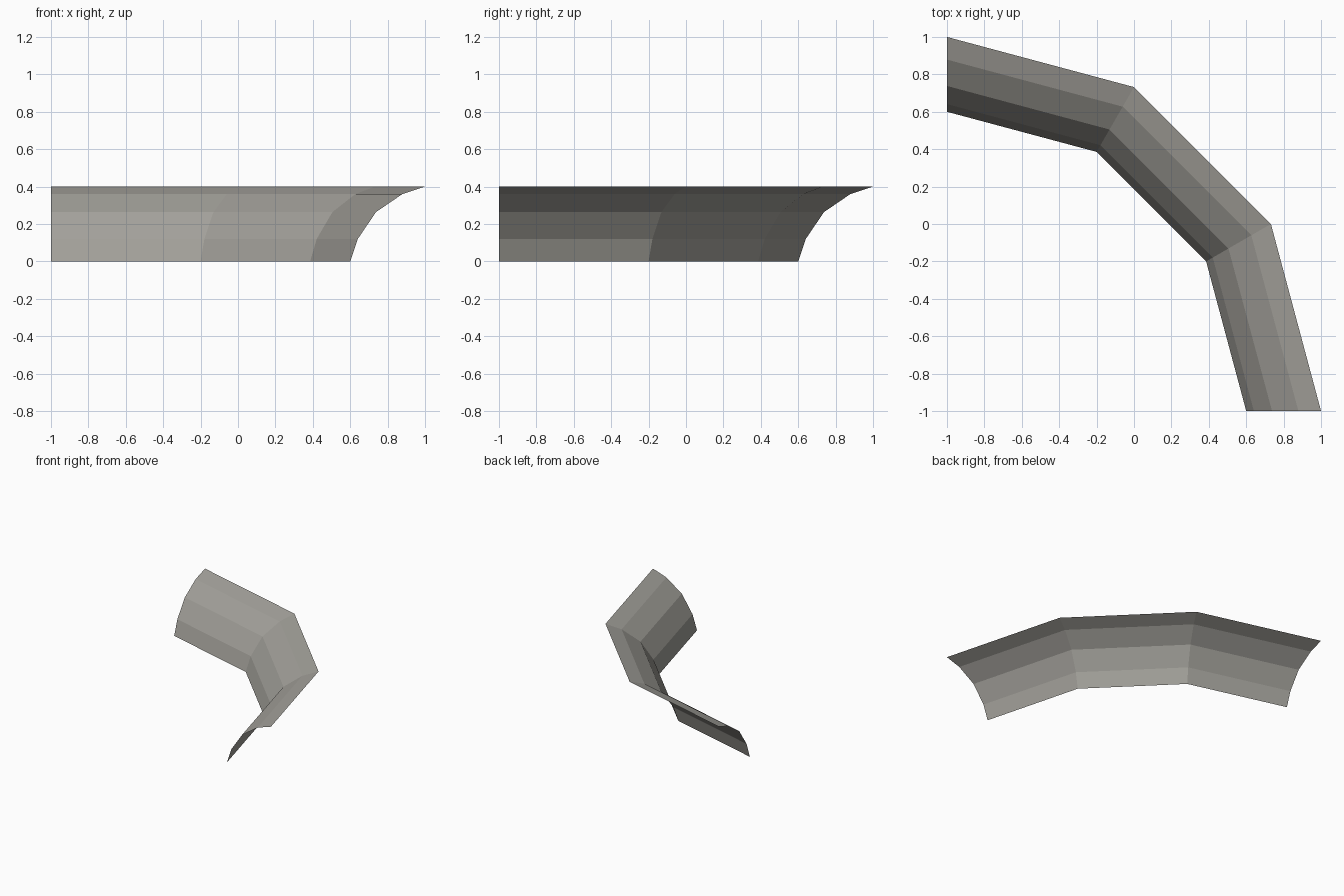
import bpy
import bmesh
import math
from mathutils import Vector

cube = bpy.data.objects.get("Cube")
if cube:
    bpy.data.objects.remove(cube, do_unlink=True)

# Warm grey stone
stone = bpy.data.materials.new("warm_grey")
stone.use_nodes = True
colour = (0.36, 0.35, 0.32, 1)
stone.diffuse_color = colour
stone.node_tree.nodes["Principled BSDF"].inputs["Base Color"].default_value = colour

WIDTH = 0.4
SLOPE = math.tan(math.radians(15))

# Bulging cross-section: offset from the inner edge, height
profile = [(0, 0), (0.041, 0.121), (0.138, 0.264), (0.279, 0.36), (WIDTH, WIDTH)]


def mirrored(path):
    """Complete a bend by reflecting it across the x = y diagonal."""
    return path + [Vector((p.y, p.x)) for p in reversed(path)]


# Plan lines of the lower inner edge and the upper outer edge
inner = mirrored([Vector((-1, 1 - WIDTH)), Vector((-0.2, 1 - WIDTH - 0.8 * SLOPE))])
outer = mirrored([Vector((-1, 1)), Vector((0, 1 - SLOPE))])

# Sweep the section through the mitred stations as one open shell
bm = bmesh.new()
rows = []
for a, b in zip(inner, outer):
    row = []
    for offset, height in profile:
        p = a.lerp(b, offset / WIDTH)
        row.append(bm.verts.new((p.x, p.y, height)))
    rows.append(row)
for r0, r1 in zip(rows, rows[1:]):
    for i in range(len(profile) - 1):
        bm.faces.new((r0[i], r1[i], r1[i + 1], r0[i + 1]))

mesh = bpy.data.meshes.new("curved_cornice")
bm.to_mesh(mesh)
bm.free()
mesh.materials.append(stone)
cornice = bpy.data.objects.new("curved_cornice", mesh)
bpy.context.collection.objects.link(cornice)
